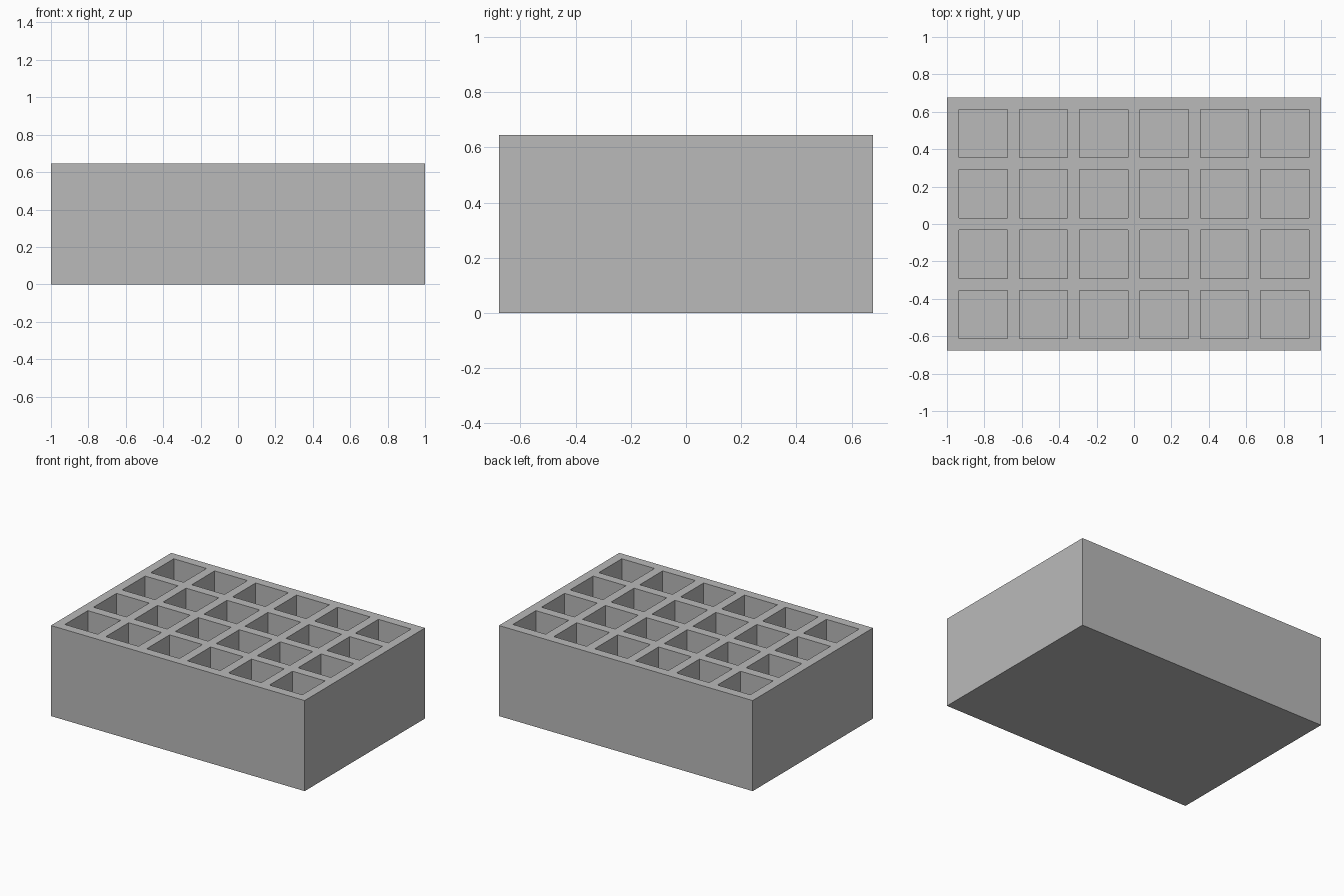
import bpy, bmesh, math
from mathutils import Matrix

cube = bpy.data.objects.get("Cube")
if cube:
    bpy.data.objects.remove(cube, do_unlink=True)

WALL = 2 / 31            # divider thickness
CELL = 4 * WALL          # pocket opening
HEIGHT = 10 * WALL
FLOOR = WALL / 10
COLS, ROWS = 6, 4

grey = bpy.data.materials.new("plain grey")
grey.use_nodes = True
colour = (0.49, 0.49, 0.49, 1)
grey.diffuse_color = colour
grey.node_tree.nodes["Principled BSDF"].inputs["Base Color"].default_value = colour


def add_object(name, bm):
    bmesh.ops.recalc_face_normals(bm, faces=bm.faces)
    mesh = bpy.data.meshes.new(name)
    bm.to_mesh(mesh)
    bm.free()
    mesh.materials.append(grey)
    obj = bpy.data.objects.new(name, mesh)
    bpy.context.collection.objects.link(obj)
    return obj


def wall_lines(count):
    """Both sides of every divider along one axis, centred on zero."""
    half = (count * (CELL + WALL) + WALL) / 2
    lines = []
    for i in range(count + 1):
        start = i * (CELL + WALL) - half
        lines += [start, start + WALL]
    return lines


# Tray: rim lattice, pockets sunk to the floor, outer walls and base
bm = bmesh.new()
xs, ys = wall_lines(COLS), wall_lines(ROWS)
verts = [[bm.verts.new((x, y, HEIGHT)) for y in ys] for x in xs]
pockets = []
for i in range(len(xs) - 1):
    for j in range(len(ys) - 1):
        face = bm.faces.new((verts[i][j], verts[i + 1][j],
                             verts[i + 1][j + 1], verts[i][j + 1]))
        if i % 2 and j % 2:
            pockets.append(face)

rim = [e for e in bm.edges if e.is_boundary]
skirt = bmesh.ops.extrude_edge_only(bm, edges=rim)["geom"]
for v in skirt:
    if isinstance(v, bmesh.types.BMVert):
        v.co.z = 0
base_edges = [e for e in bm.edges if e.is_boundary]
bmesh.ops.holes_fill(bm, edges=base_edges, sides=0)

sunk = bmesh.ops.extrude_discrete_faces(bm, faces=pockets)["faces"]
for face in sunk:
    for v in face.verts:
        v.co.z = FLOOR
bmesh.ops.dissolve_limit(bm, angle_limit=math.radians(1),
                         verts=bm.verts, edges=bm.edges)
add_object("tray", bm)

# Small diagonal strip lying in one rear pocket
bm = bmesh.new()
bmesh.ops.create_cube(bm, size=1, matrix=Matrix.Translation((0.16, 0.485, FLOOR + 0.002))
                      @ Matrix.Rotation(math.radians(45), 4, "Z")
                      @ Matrix.Diagonal((0.155, 0.03, 0.006, 1)))
add_object("floor_strip", bm)
